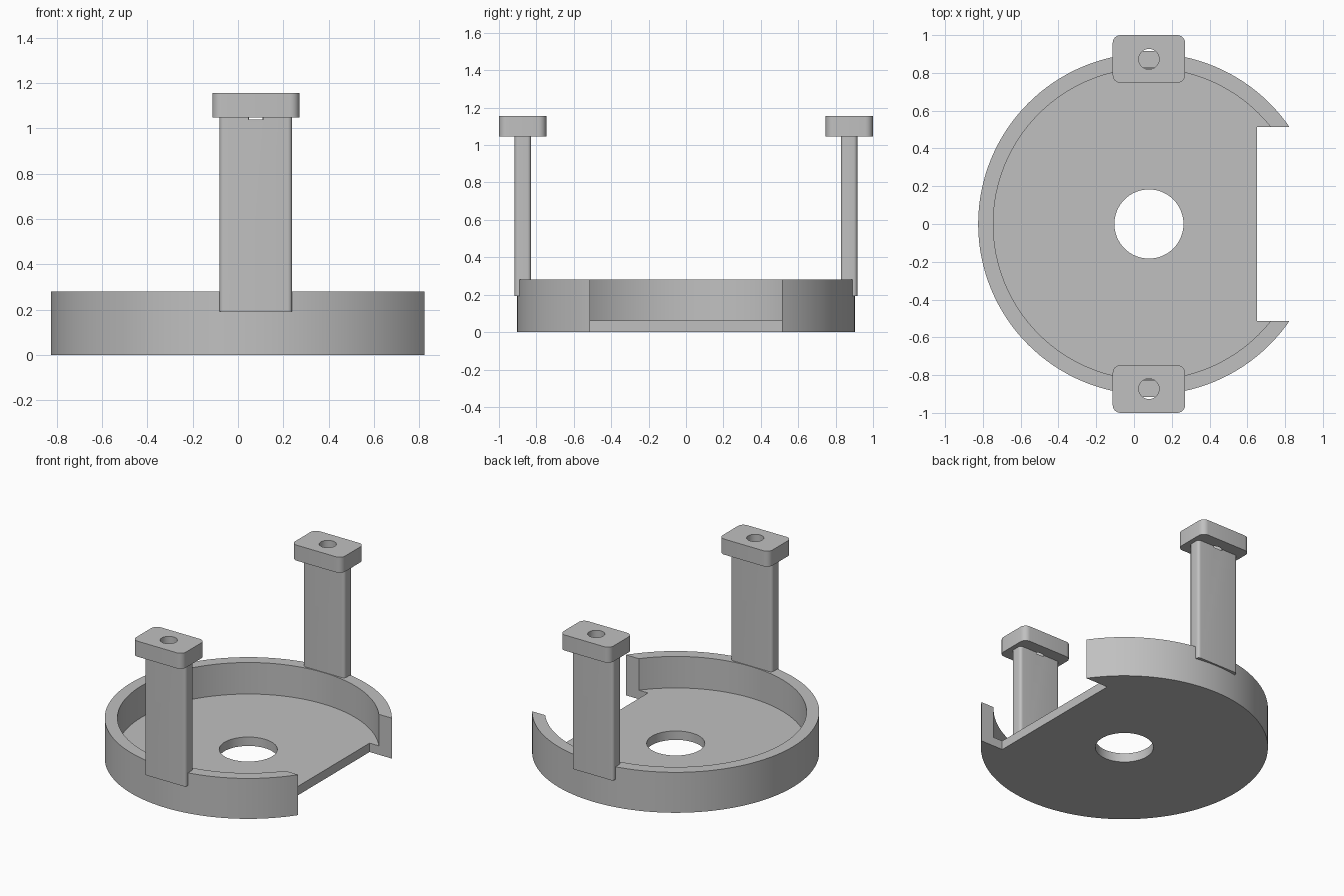
import bpy
import bmesh
from mathutils import Matrix, Vector

CX = 0.079                      # axis of the round base
CAP_Z, TOP_Z = 1.047, 1.155     # underside and top of the caps

default = bpy.data.objects.get("Cube")
if default:
    bpy.data.objects.remove(default, do_unlink=True)

grey = bpy.data.materials.new("plain_grey")
grey.use_nodes = True
colour = (0.53, 0.53, 0.53, 1)
grey.diffuse_color = colour
grey.node_tree.nodes["Principled BSDF"].inputs["Base Color"].default_value = colour


def finish(name, bm):
    mesh = bpy.data.meshes.new(name)
    bm.to_mesh(mesh)
    bm.free()
    mesh.materials.append(grey)
    obj = bpy.data.objects.new(name, mesh)
    bpy.context.collection.objects.link(obj)
    return obj


def cylinder(name, radius, y, z0, z1, segments=128):
    bm = bmesh.new()
    bmesh.ops.create_cone(bm, cap_ends=True, segments=segments, radius1=radius,
                          radius2=radius, depth=z1 - z0,
                          matrix=Matrix.Translation((CX, y, (z0 + z1) / 2)))
    return finish(name, bm)


def block(name, low, high, corner=0):
    """Box between two corners, with optionally rounded upright edges."""
    low, high = Vector(low), Vector(high)
    bm = bmesh.new()
    bmesh.ops.create_cube(bm, size=1, matrix=Matrix.Translation((low + high) / 2)
                          @ Matrix.Diagonal((*(high - low), 1)))
    if corner:
        upright = [e for e in bm.edges
                   if abs(e.verts[0].co.z - e.verts[1].co.z) > 0.01]
        bmesh.ops.bevel(bm, geom=upright, offset=corner, segments=6,
                        profile=0.5, affect='EDGES')
    return finish(name, bm)


def activate(obj):
    bpy.ops.object.select_all(action='DESELECT')
    obj.select_set(True)
    bpy.context.view_layer.objects.active = obj


def cut(obj, *cutters):
    activate(obj)
    for cutter in cutters:
        mod = obj.modifiers.new("cut", 'BOOLEAN')
        mod.operation, mod.solver, mod.object = 'DIFFERENCE', 'EXACT', cutter
        bpy.ops.object.modifier_apply(modifier=mod.name)


def discard(*objects):
    for obj in objects:
        bpy.data.objects.remove(obj, do_unlink=True)


def smooth(obj):
    activate(obj)
    bpy.ops.object.shade_smooth_by_angle(angle=0.52)


# Round tray with a central hole and an open notch on one side
tray = cylinder("tray", 0.904, 0, 0, 0.281)
tools = [cylinder("bowl_cutter", 0.824, 0, 0.062, 0.5),
         cylinder("centre_cutter", 0.183, 0, -0.2, 0.5, 64),
         block("notch_cutter", (0.652, -0.514, -0.2), (1.2, 0.514, 0.5))]
cut(tray, *tools)
discard(*tools)
smooth(tray)

# Two uprights with drilled caps
for side, sign in (("front", -1), ("back", 1)):
    def span(a, b):
        return sorted((sign * a, sign * b))

    y0, y1 = span(0.828, 0.916)
    post = block(side + "_post", (CX - 0.16, y0, 0.193), (CX + 0.16, y1, CAP_Z), 0.02)
    y0, y1 = span(0.747, 1.0)
    cap = block(side + "_cap", (CX - 0.192, y0, CAP_Z), (CX + 0.192, y1, TOP_Z), 0.042)
    drill = cylinder("drill_cutter", 0.054, sign * 0.873, CAP_Z - 0.009, 1.3, 48)
    for part in (post, cap):
        cut(part, drill)
        smooth(part)
    discard(drill)
